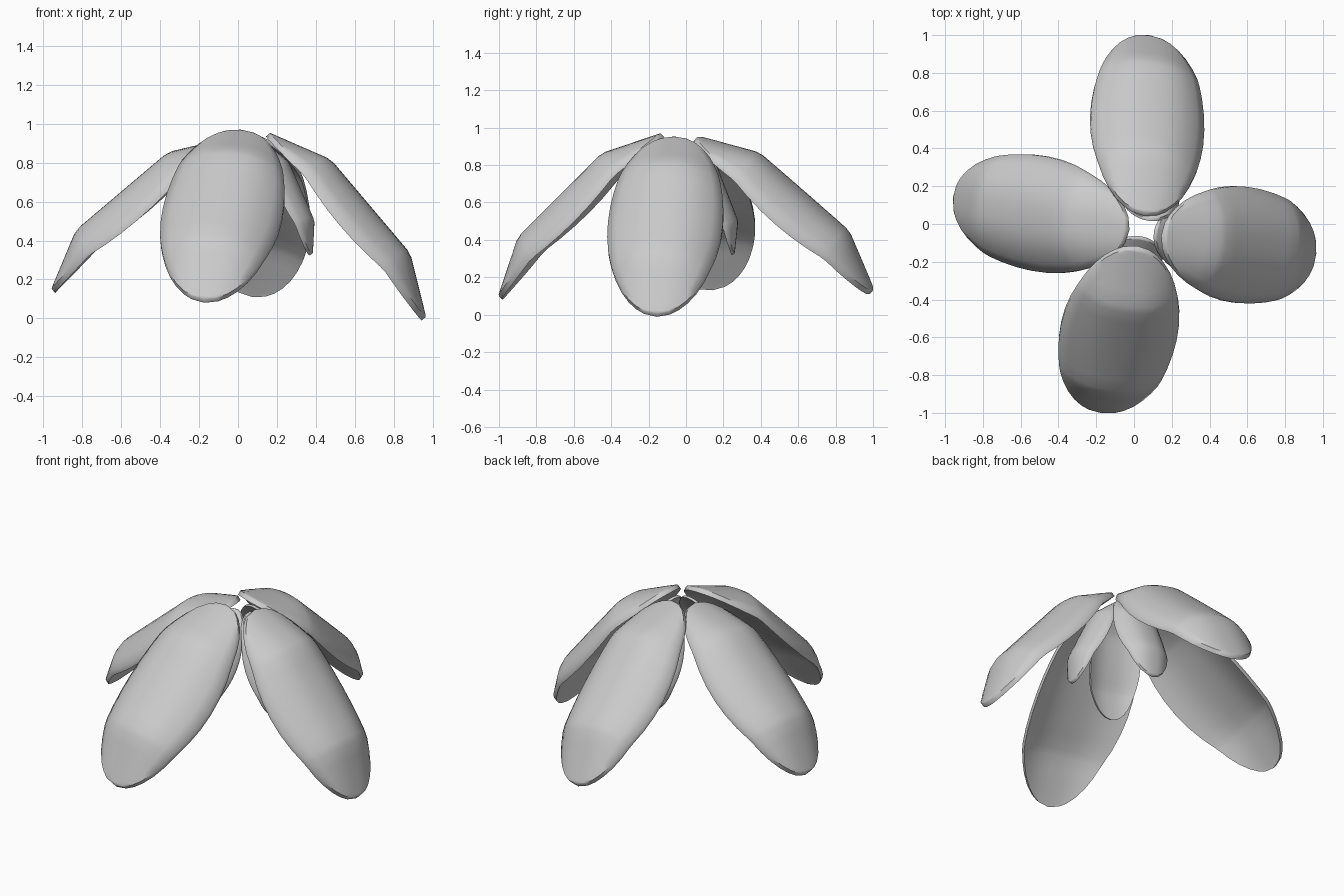
import bpy, bmesh, math
from mathutils import Vector

if "Cube" in bpy.data.objects:
    bpy.data.objects.remove(bpy.data.objects["Cube"])

# rows along half the petal (0 = middle, 1 = tip) and columns across half of it
HALF_ROWS = [0.0, 0.17, 0.34, 0.47, 0.54, 0.65, 0.76, 0.86, 0.93, 0.975]
ROWS = [-s for s in HALF_ROWS[:0:-1]] + HALF_ROWS
COLS = [i / 6 for i in range(-6, 7)]


def petal(name, centre, along, across, height, thickness):
    """Oval petal: domed top bent down at both tips, flatter underside."""
    c, a, b = Vector(centre), Vector(along), Vector(across)
    n = a.cross(b).normalized()
    if n.z < 0:
        b, n = -b, -n

    def top(s, u):
        bend = min(1.0, (1 - abs(s)) / 0.49)
        curl = 0.5 * (0.85 * bend + (1 - s * s) ** 1.25)
        return height * (bend - curl * abs(u) ** 2.5)

    def underside(s, u):
        return top(s, 1) + 0.5 * (top(s, u) - top(s, 1)) - thickness

    bm = bmesh.new()
    sheets = []
    for surface in (top, underside):
        def point(s, u):
            v = u * math.sqrt(1 - s * s)
            return bm.verts.new(c + a * s + b * v + n * surface(s, u))
        rows = [[point(s, u) for u in COLS] for s in ROWS]
        start, end = point(-1, 0), point(1, 0)
        for lower, upper in zip(rows, rows[1:]):
            for i in range(len(COLS) - 1):
                bm.faces.new((lower[i], upper[i], upper[i + 1], lower[i + 1]))
        # rounded ends
        for i in range(len(COLS) - 1):
            bm.faces.new((start, rows[0][i], rows[0][i + 1]))
            bm.faces.new((end, rows[-1][i + 1], rows[-1][i]))
        sheets.append([start] + rows[0][:6] + [r[0] for r in rows[1:]] + rows[-1][1:]
                      + [r[-1] for r in rows[-2::-1]] + rows[0][-2:5:-1])
    # rim: stitch the open borders of both sheets together
    borders = [e for e in bm.edges if e.is_boundary]
    bmesh.ops.bridge_loops(bm, edges=borders)
    bmesh.ops.recalc_face_normals(bm, faces=bm.faces)
    mesh = bpy.data.meshes.new(name)
    bm.to_mesh(mesh)
    bm.free()
    ob = bpy.data.objects.new(name, mesh)
    bpy.context.collection.objects.link(ob)
    bpy.ops.object.select_all(action='DESELECT')
    ob.select_set(True)
    bpy.context.view_layer.objects.active = ob
    bpy.ops.object.shade_smooth_by_angle(angle=math.radians(50))


# Four large drooping outer petals
outer = {
    "back":  ((0.07, 0.53, 0.54), (0.01, 0.47, -0.41), (0.30, -0.043, -0.044)),
    "front": ((-0.08, -0.568, 0.535), (-0.094, -0.433, -0.435), (0.306, -0.041, -0.025)),
    "right": ((0.565, -0.11, 0.48), (0.40, -0.047, -0.473), (0.028, 0.307, -0.007)),
    "left":  ((-0.50, 0.055, 0.54), (-0.458, 0.086, -0.388), (0.034, 0.303, 0.028)),
}
for side, (c, a, b) in outer.items():
    petal("outer_petal_" + side, c, a, b, 0.15, 0.028)

# Three small, steeper inner petals
inner = {
    "back":  ((0.08, 0.145, 0.625), (-0.01, 0.115, -0.30), (0.16, -0.01, -0.01)),
    "front": ((-0.02, -0.195, 0.63), (-0.06, -0.115, -0.30), (0.16, -0.03, -0.01)),
    "right": ((0.25, -0.07, 0.625), (0.13, -0.03, -0.295), (0.03, 0.16, -0.01)),
}
for side, (c, a, b) in inner.items():
    petal("inner_petal_" + side, c, a, b, 0.08, 0.016)
